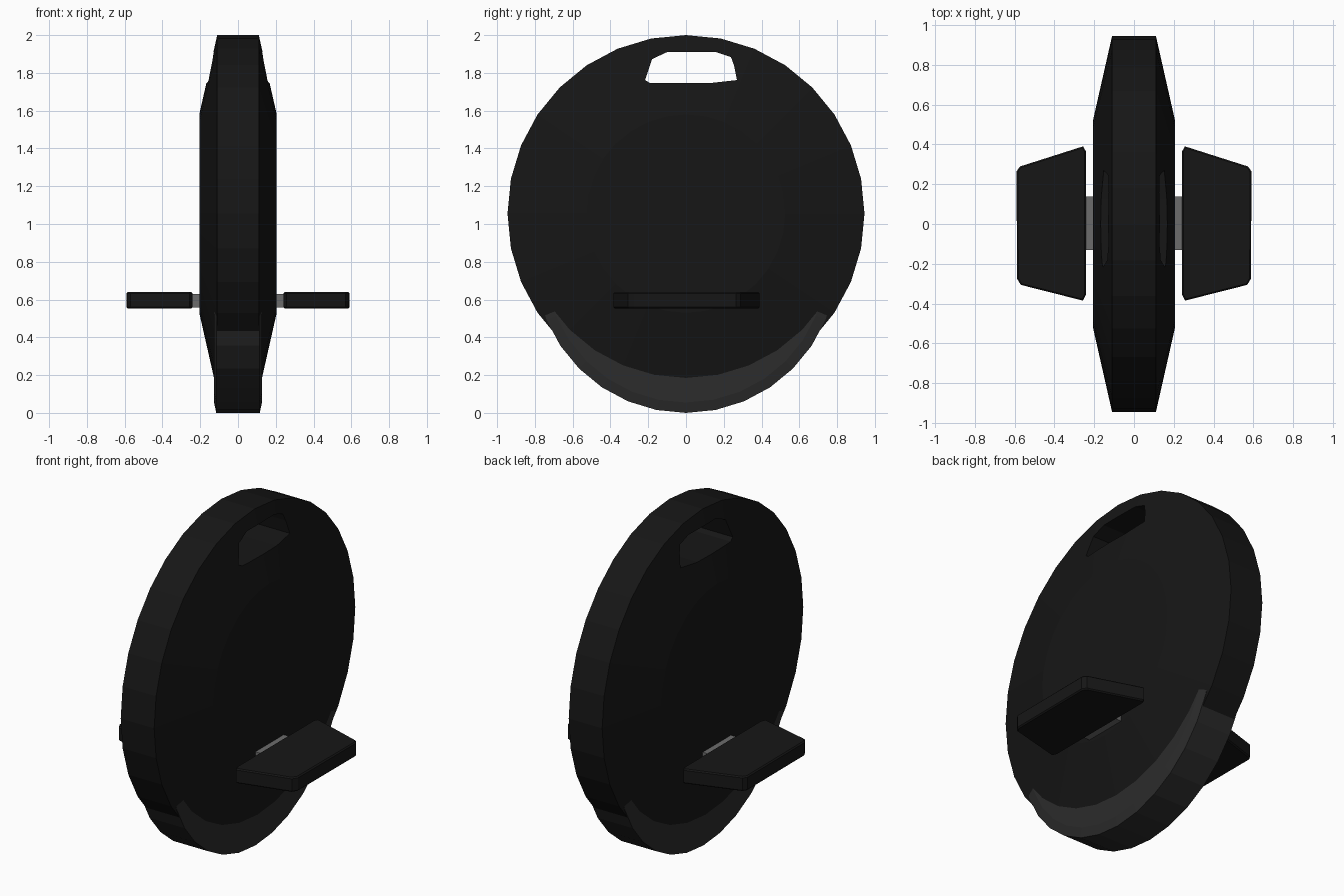
import bpy, bmesh, math
from mathutils import Vector

if "Cube" in bpy.data.objects:
    bpy.data.objects.remove(bpy.data.objects["Cube"])


def material(name, v):
    m = bpy.data.materials.new(name)
    m.diffuse_color = (v, v, v, 1)
    m.use_nodes = True
    m.node_tree.nodes["Principled BSDF"].inputs["Base Color"].default_value = m.diffuse_color
    return m


BLACK = material("black", 0.008)
RUBBER = material("rubber", 0.025)
METAL = material("metal", 0.15)


def finish(name, bm, mat):
    bmesh.ops.recalc_face_normals(bm, faces=bm.faces)
    me = bpy.data.meshes.new(name)
    bm.to_mesh(me)
    bm.free()
    ob = bpy.data.objects.new(name, me)
    bpy.context.collection.objects.link(ob)
    if mat:
        me.materials.append(mat)
    return ob


def lathe(name, profile, cz, mat, n=32):
    """Solid of revolution about the x axis; profile is (x, radius)."""
    bm = bmesh.new()
    rings = []
    for x, r in profile:
        rings.append([bm.verts.new((x, r * math.sin(2 * math.pi * i / n),
                                    cz + r * math.cos(2 * math.pi * i / n))) for i in range(n)])
    for a, b in zip(rings, rings[1:]):
        for i in range(n):
            j = (i + 1) % n
            bm.faces.new((a[i], a[j], b[j], b[i]))
    bm.faces.new(rings[0])
    bm.faces.new(rings[-1])
    return finish(name, bm, mat)


def prism(name, outline, offset, mat, bevel=0.0):
    """Extrude a closed outline of 3D points along an offset."""
    bm = bmesh.new()
    f = bm.faces.new([bm.verts.new(p) for p in outline])
    ext = bmesh.ops.extrude_face_region(bm, geom=[f], use_keep_orig=True)
    bmesh.ops.translate(bm, vec=Vector(offset),
                        verts=[g for g in ext["geom"] if isinstance(g, bmesh.types.BMVert)])
    bmesh.ops.recalc_face_normals(bm, faces=bm.faces)
    if bevel:
        rim = [e for e in bm.edges if abs(e.verts[0].co.z - e.verts[1].co.z) < 1e-5]
        bmesh.ops.bevel(bm, geom=rim, offset=bevel, segments=1, affect='EDGES')
    return finish(name, bm, mat)


# Main shell: flat discs with a conical taper to the rim
shell = lathe("shell", [(-0.205, 0.525), (-0.11, 0.945), (0.11, 0.945), (0.205, 0.525)], 1.055, BLACK)

# Handle opening cut straight through the shell
hole = [(-0.217, 1.762), (-0.18, 1.873), (-0.10, 1.91), (0.16, 1.91), (0.238, 1.884),
        (0.254, 1.84), (0.27, 1.762), (0.127, 1.746), (-0.19, 1.746)]
cutter = prism("handle_cutter", [(-0.4, y, z) for y, z in hole], (0.8, 0, 0), None)
cutter.hide_render = True
cutter.hide_viewport = True
cut = shell.modifiers.new("handle_hole", 'BOOLEAN')
cut.operation = 'DIFFERENCE'
cut.solver = 'EXACT'
cut.object = cutter

# Tyre emerging from the bottom of the shell
lathe("tyre", [(-0.127, 0.745), (-0.115, 0.80), (0.115, 0.80), (0.127, 0.745)], 0.80, RUBBER)

# Pedals and their brackets on both sides
pedal = [(0.241, -0.355), (0.256, -0.385), (0.553, -0.309), (0.588, -0.275),
         (0.59, 0.265), (0.573, 0.289), (0.256, 0.39), (0.241, 0.364)]
# straighten the rear outer corner along the slanted edge
pedal[2] = (0.568, -0.306)
bracket = [(0.18, -0.13), (0.26, -0.13), (0.26, 0.137), (0.18, 0.137)]
for side, s in (("left", -1), ("right", 1)):
    prism(side + "_pedal", [(s * x, y, 0.553) for x, y in pedal], (0, 0, 0.087), BLACK, 0.007)
    prism(side + "_pedal_bracket", [(s * x, y, 0.558) for x, y in bracket], (0, 0, 0.072), METAL)
